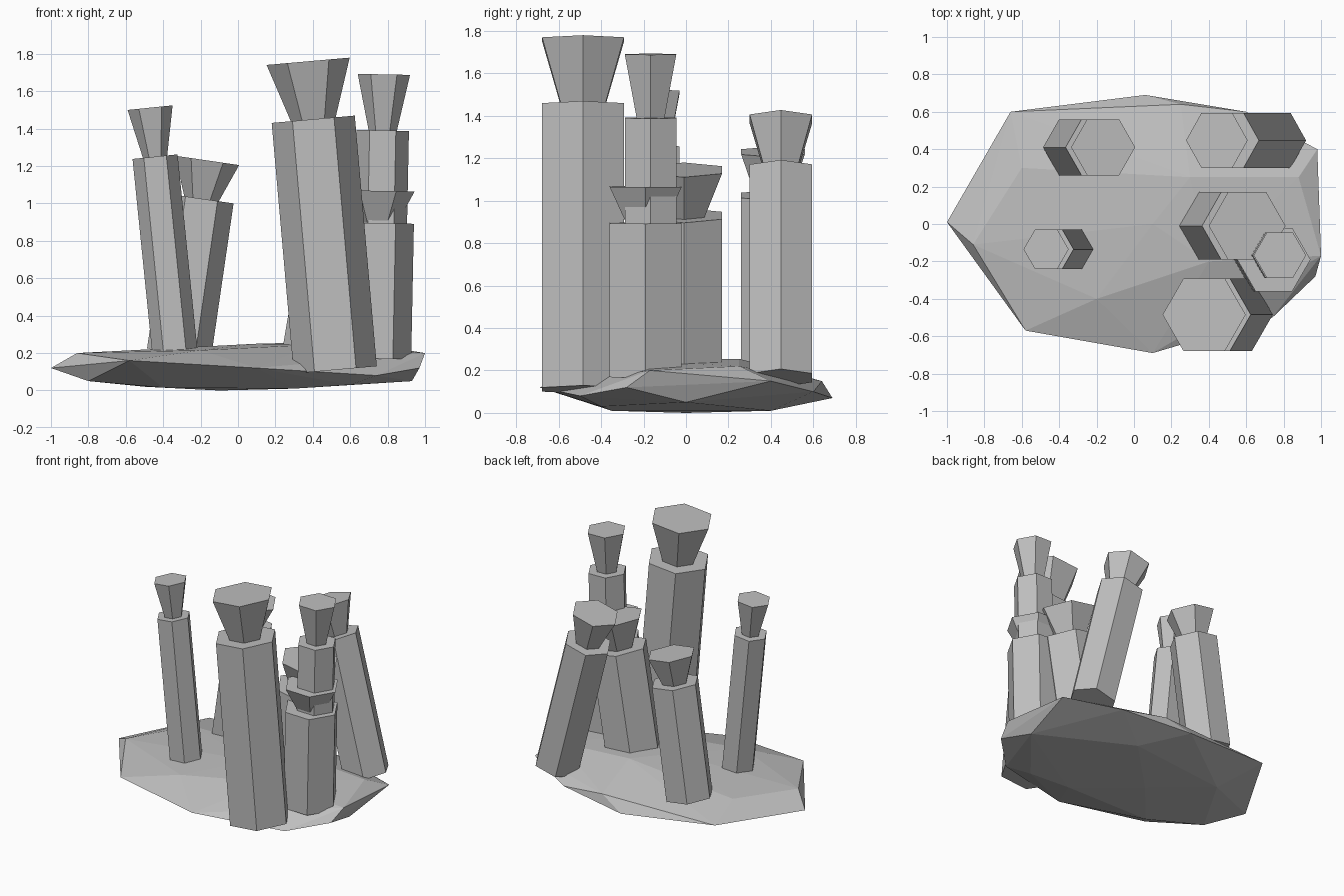
import bpy, bmesh
from math import sin, cos, atan2, radians
from mathutils import Vector, Matrix

if "Cube" in bpy.data.objects:
    bpy.data.objects.remove(bpy.data.objects["Cube"])

stone = bpy.data.materials.new("stone grey")
stone.use_nodes = True
grey = (0.52, 0.52, 0.52, 1)
stone.diffuse_color = grey
stone.node_tree.nodes["Principled BSDF"].inputs["Base Color"].default_value = grey


def finish(bm, name):
    bmesh.ops.recalc_face_normals(bm, faces=bm.faces)
    mesh = bpy.data.meshes.new(name)
    bm.to_mesh(mesh)
    bm.free()
    mesh.materials.append(stone)
    bpy.context.collection.objects.link(bpy.data.objects.new(name, mesh))


def column(name, y, radius, foot, shoulder, top):
    """Leaning six-sided shaft with a flared capital; foot, shoulder, top are (x, z)."""
    start, end = Vector((foot[0], y, foot[1])), Vector((top[0], y, top[1]))
    axis = end - start
    lean = Matrix.Rotation(atan2(axis.x, axis.z), 3, 'Y')
    neck = (shoulder - foot[1]) / axis.z
    bm = bmesh.new()
    rings = []
    for t, scale in ((0, 1), (neck, 1), (neck, 0.54), (1, 1)):
        centre = start.lerp(end, t)
        rings.append([bm.verts.new(centre + lean @ Vector((
            radius * scale * cos(radians(60 * i)),
            radius * scale * sin(radians(60 * i)), 0))) for i in range(6)])
    for low, high in zip(rings, rings[1:]):
        for i in range(6):
            j = (i + 1) % 6
            bm.faces.new((low[i], low[j], high[j], high[i]))
    bm.faces.new(rings[0])
    bm.faces.new(rings[-1])
    finish(bm, name)


# Faceted rock slab
rim = [(-1, .01, .12), (-.66, .6, .14), (.06, .69, .07), (.6, .6, .1),
       (.98, .4, .15), (1, -.17, .2), (.97, -.28, .12), (.74, -.5, .08),
       (.1, -.69, .12), (-.58, -.57, .16)]
upper = [(-.86, -.11, .2), (-.6, .3, .21), (.25, .64, .15), (-.2, -.4, .215),
         (.1, 0, .25), (.3, .25, .255), (.4, -.2, .245), (.88, .25, .22)]
lower = [(-.8, -.2, .05), (-.5, .3, .02), (-.4, -.35, .015), (-.1, 0, 0),
         (.3, .4, .01), (.3, -.35, .01), (.6, -.4, .03), (.93, 0, .05)]
bm = bmesh.new()
for p in rim + upper + lower:
    bm.verts.new(p)
hull = bmesh.ops.convex_hull(bm, input=bm.verts)
bmesh.ops.delete(bm, geom=list(set(hull["geom_interior"])), context='VERTS')
finish(bm, "rock_slab")

# Leaning columns
column("front_column", -.485, .223, (.52, .11), 1.45, (.375, 1.76))
column("right_front_column", -.135, .121, (-.335, .18), 1.25, (-.47, 1.512))
column("right_back_column", .41, .173, (-.315, .2), 1.025, (-.165, 1.23))
column("left_back_column", .447, .17, (.755, .165), 1.15, (.443, 1.385))
column("middle_column", -.01, .208, (.445, .2), .93, (.605, 1.145))
column("left_short_column", -.19, .196, (.73, .17), .895, (.748, 1.067))
column("left_tall_column", -.167, .14, (.75, .2), 1.39, (.78, 1.69))
